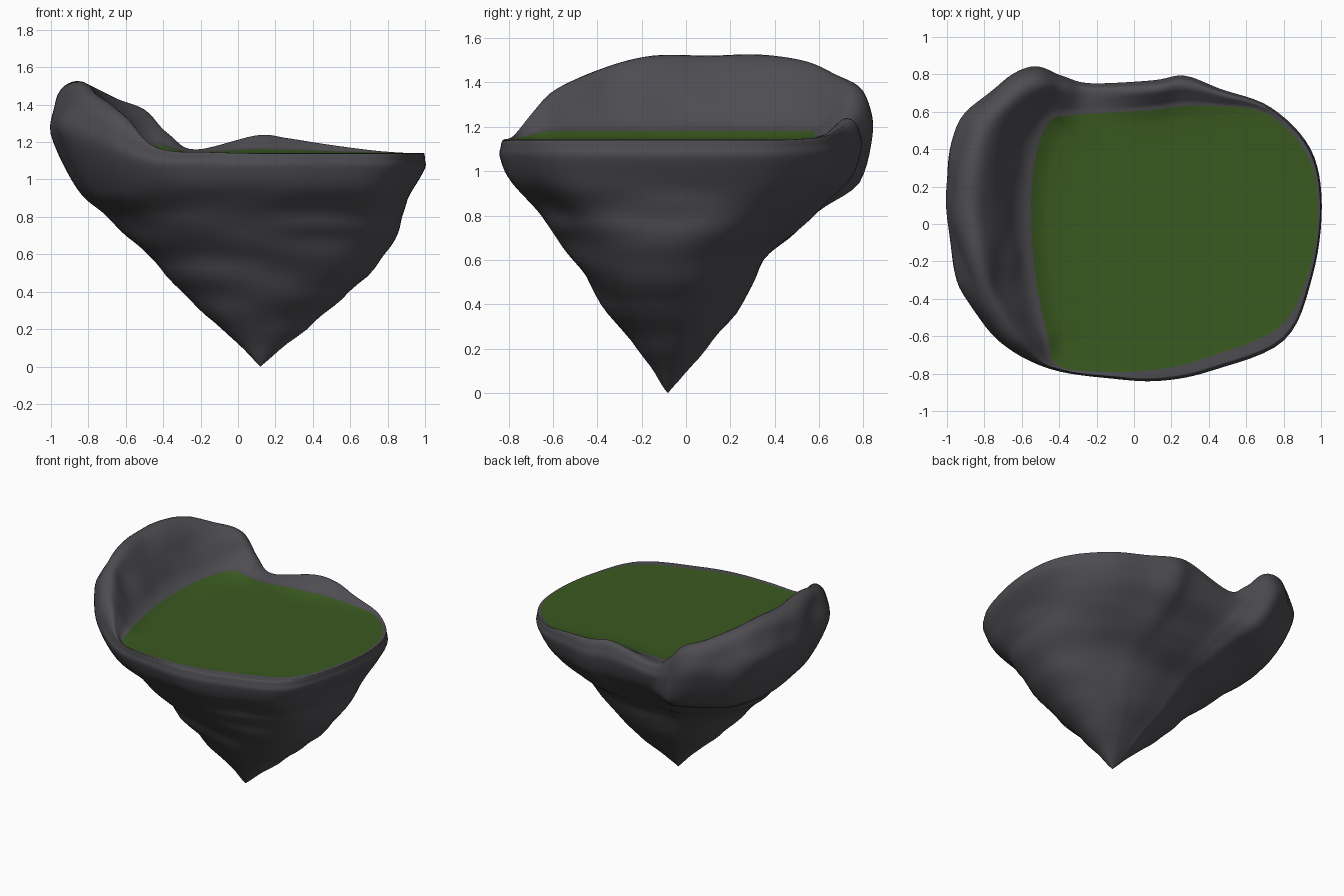
import bpy, bmesh, math
from mathutils import Vector, noise

if "Cube" in bpy.data.objects:
    bpy.data.objects.remove(bpy.data.objects["Cube"])

# Control columns around the island: outer edge x, y, crest height, grass edge x, y
COLUMNS = [
    (1.00, 0.10, 1.14, 0.985, 0.10), (0.94, 0.40, 1.14, 0.92, 0.38),
    (0.73, 0.62, 1.155, 0.71, 0.59), (0.46, 0.72, 1.19, 0.45, 0.63),
    (0.27, 0.79, 1.22, 0.25, 0.63), (0.10, 0.765, 1.235, 0.10, 0.61),
    (-0.23, 0.75, 1.16, -0.22, 0.59), (-0.38, 0.79, 1.24, -0.34, 0.58),
    (-0.54, 0.84, 1.37, -0.42, 0.57), (-0.73, 0.73, 1.43, -0.47, 0.52),
    (-0.90, 0.59, 1.49, -0.51, 0.42), (-0.98, 0.36, 1.52, -0.54, 0.26),
    (-1.00, 0.12, 1.515, -0.55, 0.08), (-0.96, -0.15, 1.515, -0.54, -0.15),
    (-0.90, -0.37, 1.46, -0.51, -0.38), (-0.72, -0.62, 1.35, -0.46, -0.60),
    (-0.45, -0.77, 1.17, -0.40, -0.76), (-0.10, -0.825, 1.145, -0.10, -0.79),
    (0.15, -0.835, 1.14, 0.18, -0.77), (0.42, -0.78, 1.14, 0.40, -0.71),
    (0.80, -0.62, 1.14, 0.78, -0.55), (0.95, -0.28, 1.14, 0.935, -0.25),
]
# Lower body levels: height, left, right, front, back
LEVELS = [
    (0.03, 0.09, 0.155, -0.105, -0.055),
    (0.20, -0.08, 0.36, -0.22, 0.10), (0.40, -0.30, 0.60, -0.38, 0.25),
    (0.60, -0.49, 0.78, -0.51, 0.36), (0.72, -0.62, 0.86, -0.60, 0.51),
    (0.82, -0.72, 0.88, -0.66, 0.63), (0.95, -0.86, 0.94, -0.79, 0.78),
]


def spline(a, b, c, d, t):
    return 0.5 * (2 * b + (c - a) * t + (2 * a - 5 * b + 4 * c - d) * t * t
                  + (3 * b - a - 3 * c + d) * t ** 3)


def refine(pts, n, closed):
    """Smooth curve through the points, n samples per span."""
    m, out = len(pts), []
    pick = (lambda i: pts[i % m]) if closed else (lambda i: pts[max(0, min(m - 1, i))])
    for i in range(m if closed else m - 1):
        for k in range(n):
            out.append(spline(pick(i - 1), pick(i), pick(i + 1), pick(i + 2), k / n))
    if not closed:
        out.append(pts[-1])
    return out


def grid_object(name, cols, mat):
    """Skin closed columns of points into a smooth surface."""
    bm = bmesh.new()
    grid = [[bm.verts.new(p) for p in c] for c in cols]
    for i, a in enumerate(grid):
        b = grid[(i + 1) % len(grid)]
        for j in range(len(a) - 1):
            bm.faces.new((a[j], b[j], b[j + 1], a[j + 1])).smooth = True
    bmesh.ops.remove_doubles(bm, verts=bm.verts, dist=0.0002)
    mesh = bpy.data.meshes.new(name)
    bm.to_mesh(mesh)
    bm.free()
    mesh.materials.append(mat)
    obj = bpy.data.objects.new(name, mesh)
    bpy.context.collection.objects.link(obj)
    return obj


def material(name, rgb):
    m = bpy.data.materials.new(name)
    m.diffuse_color = (*rgb, 1)
    m.use_nodes = True
    m.node_tree.nodes["Principled BSDF"].inputs["Base Color"].default_value = m.diffuse_color
    return m


rock_mat = material("dark_rock", (0.076, 0.076, 0.085))
grass_mat = material("grass_green", (0.042, 0.1, 0.014))

# Smooth the control columns around the island
outer = refine([Vector((c[0], c[1], c[2])) for c in COLUMNS], 6, True)
inner = refine([Vector((c[3], c[4], 0)) for c in COLUMNS], 6, True)

rock_cols, grass_cols = [], []
for o, g in zip(outer, inner):
    crest = max(o.z, 1.14)
    edge_z = 1.142 + 0.2 * min(crest - 1.14, 0.2)
    edge = Vector((g.x, g.y, edge_z))

    # Rock column: tip, rounded tapering body, bulging rim, crest, inner wall
    col = [Vector((0.12, -0.08, 0))]
    u, v = o.x, o.y / 0.84
    r = math.hypot(u, v)
    for z, xl, xr, yf, yb in LEVELS:
        k = 1 + (1 / r - 1) * max(0.0, min(0.75, (0.95 - z) / 0.4))
        col.append(Vector((xl + (xr - xl) * (u * k + 1) / 2,
                           yf + (yb - yf) * (v * k + 1) / 2, z)))

    def rim(t, z):
        return Vector((o.x + (g.x - o.x) * t, o.y + (g.y - o.y) * t, z))

    rise = crest - 1.14
    wide = 1.06 + 0.48 * rise
    col += [rim(0, wide), rim(0.05, wide + 0.6 * (crest - wide)),
            rim(0.17, wide + 0.95 * (crest - wide)), rim(0.38, crest - 0.02 * rise),
            rim(0.64, edge_z + 0.52 * (crest - edge_z)),
            rim(0.85, edge_z + 0.13 * (crest - edge_z)), edge]
    fine = refine(col, 5, False)

    # Weathered ledges on the body, soft lumps on the tall rim
    for p in fine:
        d = Vector((p.x - 0.1, p.y + 0.05, 0))
        w = max(0, min(1, p.z / 0.2, (1.0 - p.z) / 0.15))
        if w and d.length > 1e-4:
            n = noise.noise(Vector((p.x * 2.2, p.y * 2.2, p.z * 8)))
            p += d.normalized() * n * 0.025 * w
        elif p.z > 1.2:
            n = noise.noise(p * 4.5)
            p += d.normalized() * n * 0.03 * min(1, (p.z - 1.2) / 0.1, (1.54 - p.z) / 0.1)
    rock_cols.append(fine)

    # Grass column: rising edge, flat lawn
    mid = Vector((0.2, -0.05, 1.14))
    lawn = []
    for t in (0, 0.05, 0.12, 0.3, 0.6, 1):
        p = edge.lerp(mid, t)
        p.z = 1.14 + (edge_z - 1.14) * max(0, 1 - t / 0.12) ** 1.5
        lawn.append(p)
    grass_cols.append(lawn)

grid_object("rock_base", rock_cols, rock_mat)
grid_object("grass_top", grass_cols, grass_mat)
